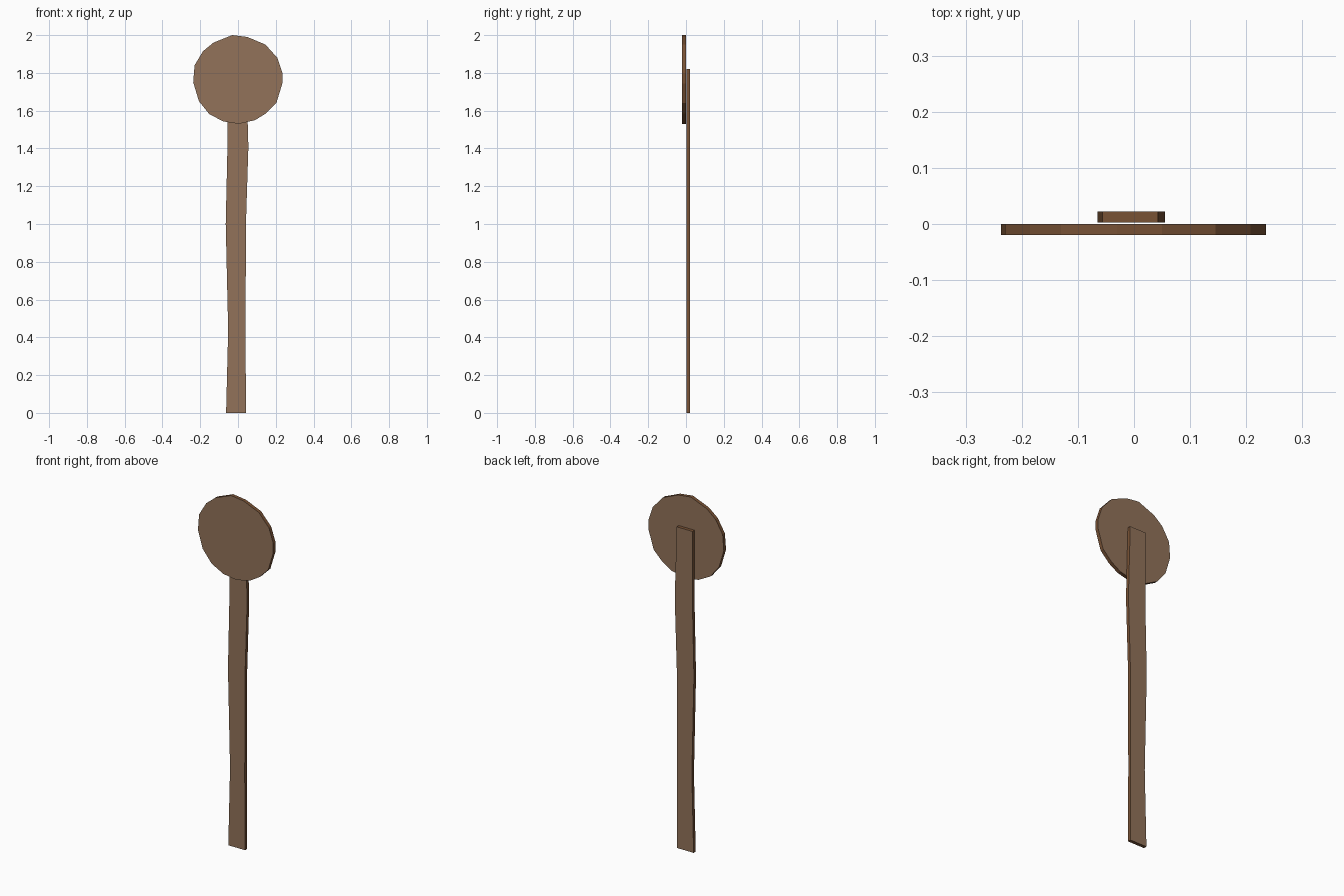
import bpy, bmesh

if "Cube" in bpy.data.objects:
    bpy.data.objects.remove(bpy.data.objects["Cube"])


def material(name, rgb):
    m = bpy.data.materials.new(name)
    m.diffuse_color = (*rgb, 1)
    m.use_nodes = True
    m.node_tree.nodes["Principled BSDF"].inputs["Base Color"].default_value = m.diffuse_color
    return m


FACE = material("weathered wood", (0.287, 0.171, 0.102))
EDGE = material("dark wood edge", (0.19, 0.085, 0.036))


def plate(name, outline, y0, y1):
    """Extrude an x,z outline from y0 to y1; the rim gets the edge colour."""
    bm = bmesh.new()
    face = bm.faces.new([bm.verts.new((x, y0, z)) for x, z in outline])
    ext = bmesh.ops.extrude_face_region(bm, geom=[face], use_keep_orig=True)
    verts = [g for g in ext["geom"] if isinstance(g, bmesh.types.BMVert)]
    bmesh.ops.translate(bm, verts=verts, vec=(0, y1 - y0, 0))
    bmesh.ops.recalc_face_normals(bm, faces=bm.faces)
    for f in bm.faces:
        f.material_index = 0 if abs(f.normal.y) > 0.5 else 1
    me = bpy.data.meshes.new(name)
    bm.to_mesh(me)
    bm.free()
    me.materials.append(FACE)
    me.materials.append(EDGE)
    ob = bpy.data.objects.new(name, me)
    bpy.context.collection.objects.link(ob)
    return ob


# Hand-cut round board, clockwise from the top
plate("round_board", [
    (-0.03, 2.0), (0.05, 1.99), (0.145, 1.95), (0.208, 1.88), (0.235, 1.80),
    (0.235, 1.745), (0.203, 1.64), (0.148, 1.585), (0.09, 1.55), (0.005, 1.53),
    (-0.078, 1.543), (-0.152, 1.582), (-0.207, 1.65), (-0.237, 1.75),
    (-0.23, 1.84), (-0.185, 1.915), (-0.13, 1.96)], -0.02, 0.0)

# Slightly crooked post behind the board
plate("post", [
    (-0.063, 0), (0.042, 0), (0.04, 0.43), (0.042, 1.0), (0.055, 1.41),
    (0.043, 1.82), (-0.056, 1.82), (-0.056, 1.4), (-0.065, 1.0), (-0.052, 0.44)],
    0.003, 0.022)
